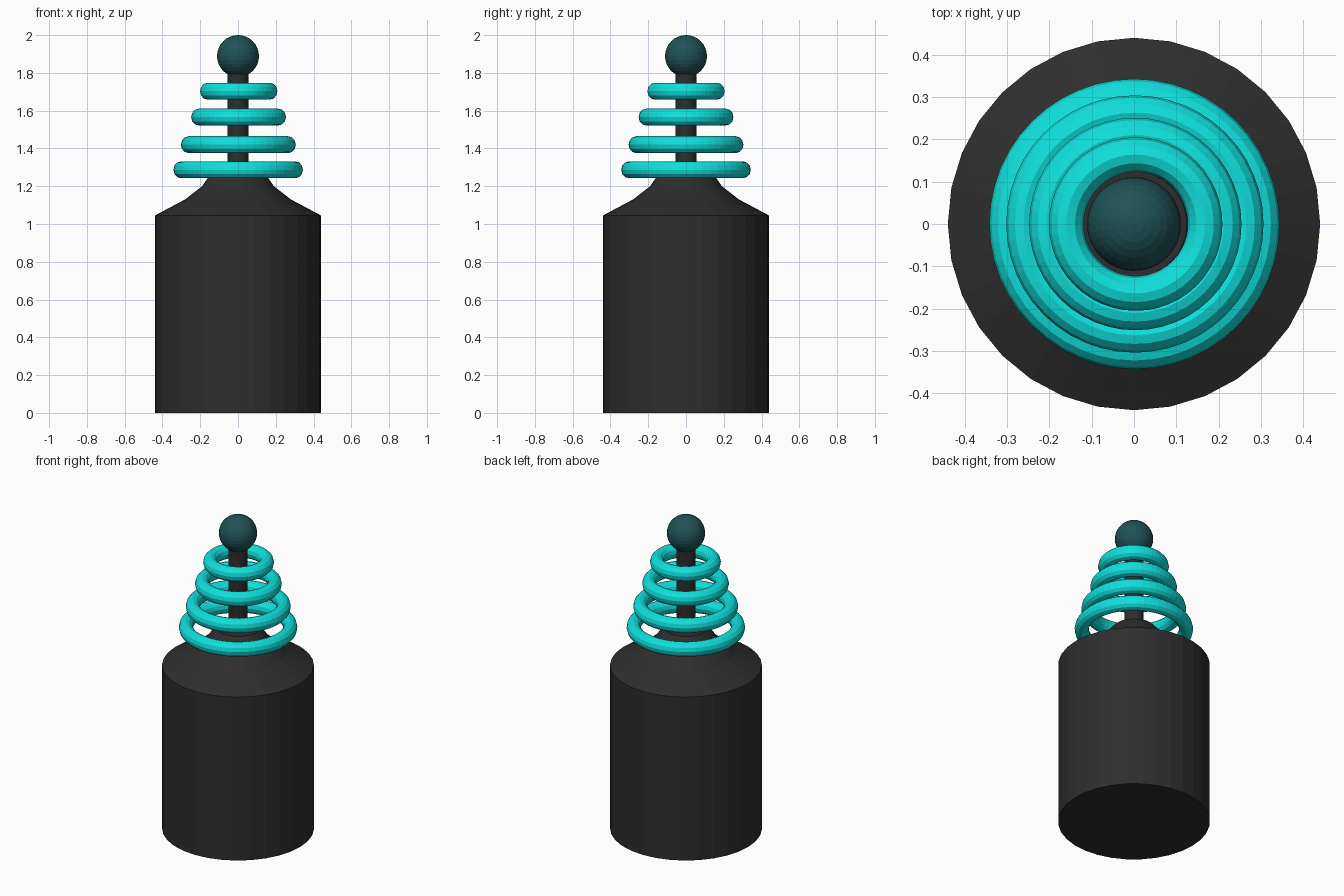
import bpy, bmesh
from math import cos, sin, pi

if "Cube" in bpy.data.objects:
    bpy.data.objects.remove(bpy.data.objects["Cube"])


def material(name, rgb):
    m = bpy.data.materials.new(name)
    m.diffuse_color = (*rgb, 1)
    m.use_nodes = True
    m.node_tree.nodes["Principled BSDF"].inputs["Base Color"].default_value = m.diffuse_color
    return m


dark = material("dark_metal", (0.027, 0.027, 0.028))
teal = material("bright_teal", (0.005, 0.75, 0.72))
deep = material("deep_teal", (0.014, 0.085, 0.09))


def lathe(name, profile, sides, mat):
    """Turned solid from (radius, height) points, capped at both ends."""
    bm = bmesh.new()
    rings = [[bm.verts.new((r * cos(2 * pi * i / sides), r * sin(2 * pi * i / sides), z))
              for i in range(sides)] for r, z in profile]
    for a, b in zip(rings, rings[1:]):
        for i in range(sides):
            j = (i + 1) % sides
            bm.faces.new((a[i], a[j], b[j], b[i]))
    bm.faces.new(rings[0][::-1])
    bm.faces.new(rings[-1])
    me = bpy.data.meshes.new(name)
    bm.to_mesh(me)
    bm.free()
    ob = bpy.data.objects.new(name, me)
    bpy.context.collection.objects.link(ob)
    me.materials.append(mat)
    return ob


# Cylindrical base with concave sloping shoulder
lathe("base", [(0.44, 0), (0.44, 1.045), (0.28, 1.13), (0.19, 1.2),
               (0.155, 1.25), (0.125, 1.285)], 32, dark)

# Central rod
lathe("rod", [(0.056, 1.25), (0.056, 1.85)], 32, dark)

# Stacked coil rings, shrinking upward: outer radius, height, x offset
TUBE = 0.041
for n, (outer, z, x) in enumerate([(0.343, 1.287, 0.001), (0.304, 1.42, 0.002),
                                   (0.251, 1.566, 0.003), (0.205, 1.703, 0.004)], 1):
    bpy.ops.mesh.primitive_torus_add(location=(x, 0, z), major_radius=outer - TUBE,
                                     minor_radius=TUBE, major_segments=48, minor_segments=12)
    ring = bpy.context.object
    ring.name = f"coil_ring_{n}"
    ring.scale.z = 1.09
    ring.data.materials.append(teal)

# Ball terminal
bpy.ops.mesh.primitive_uv_sphere_add(segments=32, ring_count=16, radius=0.111,
                                     location=(0, 0, 1.889))
ball = bpy.context.object
ball.name = "ball_tip"
ball.data.materials.append(deep)
